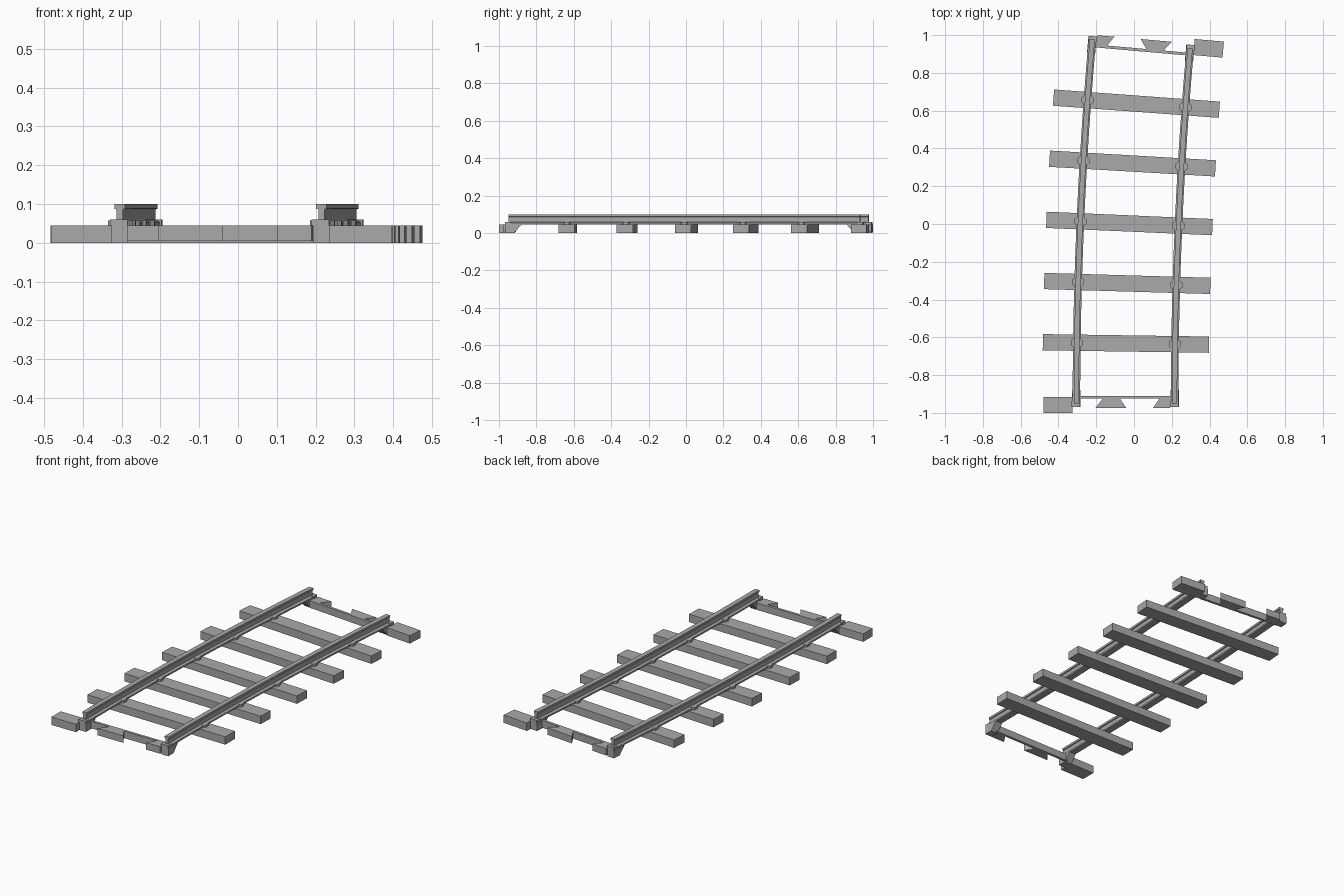
import bpy, bmesh, math
from mathutils import Matrix, Vector

cube = bpy.data.objects.get("Cube")
if cube:
    bpy.data.objects.remove(cube, do_unlink=True)

RADIUS, START = 21.8, Vector((-0.045, -0.95, 0))
ANGLE = math.radians(5.01)
GAUGE = 0.26          # track middle to rail middle
TOP = 0.045           # top of the sleepers

grey = bpy.data.materials.new("track grey")
grey.use_nodes = True
colour = (0.4, 0.4, 0.4, 1)
grey.diffuse_color = colour
grey.node_tree.nodes["Principled BSDF"].inputs["Base Color"].default_value = colour


def frame(t, flip=False):
    """Local frame on the track middle at arc angle t."""
    pos = START + Vector((RADIUS * (1 - math.cos(t)), RADIUS * math.sin(t), 0))
    return Matrix.Translation(pos) @ Matrix.Rotation(-t + (math.pi if flip else 0), 4, 'Z')


def finish(name, bm, matrix=Matrix()):
    bmesh.ops.recalc_face_normals(bm, faces=bm.faces)
    mesh = bpy.data.meshes.new(name)
    bm.to_mesh(mesh)
    bm.free()
    mesh.materials.append(grey)
    obj = bpy.data.objects.new(name, mesh)
    obj.matrix_world = matrix
    bpy.context.collection.objects.link(obj)


def loft(name, rings, matrix=Matrix()):
    """Skin equal closed rings and cap both ends."""
    bm = bmesh.new()
    loops = [[bm.verts.new(p) for p in ring] for ring in rings]
    for a, b in zip(loops, loops[1:]):
        for i in range(len(a)):
            j = (i + 1) % len(a)
            bm.faces.new((a[i], a[j], b[j], b[i]))
    bm.faces.new(loops[0])
    bm.faces.new(loops[-1])
    finish(name, bm, matrix)


def plate(name, outline, z0, z1, matrix):
    loft(name, [[(x, y, z) for x, y in outline] for z in (z0, z1)], matrix)


def box(name, x0, x1, y0, y1, z0, z1, matrix):
    plate(name, [(x0, y0), (x1, y0), (x1, y1), (x0, y1)], z0, z1, matrix)


# Rails: foot, web and head swept along the curve
half = [(0.02, TOP), (0.02, 0.054), (0.008, 0.06), (0.008, 0.086), (0.0135, 0.088), (0.0135, 0.1)]
profile = half + [(-x, z) for x, z in reversed(half)]
for side, d in (("right", -GAUGE), ("left", GAUGE)):
    rings = []
    for i in range(13):
        m = frame(ANGLE * i / 12)
        rings.append([m @ Vector((d + x, 0, z)) for x, z in profile])
    loft(side + "_rail", rings)

# Sleepers with rail clips
for i in range(1, 6):
    m = frame(ANGLE * i / 6)
    box(f"sleeper_{i}", -0.44, 0.44, -0.043, 0.043, 0, TOP, m)
    for side, d in (("right", -GAUGE), ("left", GAUGE)):
        clip = [(-0.032, -0.012), (-0.022, -0.02), (0.022, -0.02), (0.032, -0.012),
                (0.032, 0.012), (0.022, 0.02), (-0.022, 0.02), (-0.032, 0.012)]
        plate(f"{side}_clip_{i}", [(d + x, y) for x, y in clip], TOP, 0.058, m)

# End connectors, the same at both ends but turned round
for end, m in (("front", frame(0)), ("back", frame(ANGLE, True))):
    box(end + "_end_block", -0.435, -0.28, -0.05, 0.035, 0, TOP, m)
    box(end + "_cross_beam", -0.25, 0.25, 0.025, 0.04, 0.005, TOP, m)
    plate(end + "_middle_dovetail", [(-0.16, -0.025), (0.005, -0.025), (-0.03, 0.026), (-0.12, 0.026)],
          0.005, TOP, m)
    plate(end + "_side_dovetail", [(0.145, -0.025), (0.235, -0.025), (0.245, 0.026), (0.18, 0.026)],
          0.005, TOP, m)
    gusset = [(-0.018, 0), (0.03, 0), (0.07, TOP), (-0.018, TOP)]
    for side, d in (("outer", -GAUGE), ("inner", GAUGE)):
        loft(f"{end}_{side}_gusset", [[(d + s, y, z) for y, z in gusset] for s in (-0.022, 0.022)], m)
        box(f"{end}_{side}_rail_seat", d - 0.025, d + 0.02, -0.018, 0.012, TOP, 0.06, m)
